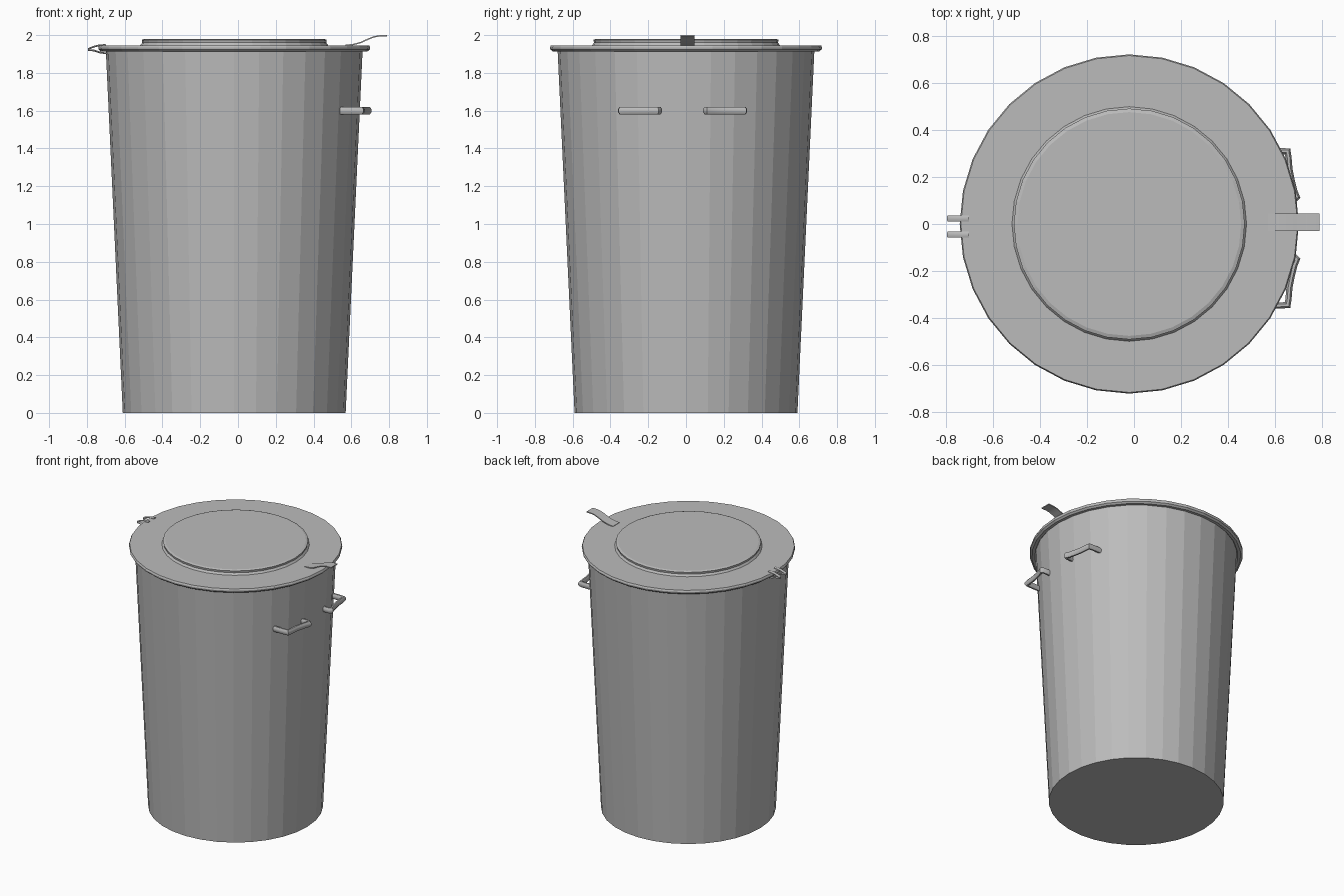
import bpy, bmesh, math
from mathutils import Vector

if "Cube" in bpy.data.objects:
    bpy.data.objects.remove(bpy.data.objects["Cube"])

CX = -0.02
SIDES = 32
grey = bpy.data.materials.new("light grey metal")
grey.diffuse_color = (0.5, 0.5, 0.5, 1)
grey.use_nodes = True
grey.node_tree.nodes["Principled BSDF"].inputs["Base Color"].default_value = grey.diffuse_color


def finish(name, bm, smooth=None):
    bmesh.ops.recalc_face_normals(bm, faces=bm.faces)
    me = bpy.data.meshes.new(name)
    bm.to_mesh(me)
    bm.free()
    ob = bpy.data.objects.new(name, me)
    bpy.context.collection.objects.link(ob)
    me.materials.append(grey)
    if smooth:
        bpy.ops.object.select_all(action='DESELECT')
        ob.select_set(True)
        bpy.context.view_layer.objects.active = ob
        bpy.ops.object.shade_smooth_by_angle(angle=math.radians(smooth))
    return ob


def lathe(name, profile):
    """Revolve (radius, z) points; both ends are closed with discs."""
    bm = bmesh.new()
    rings = []
    for r, z in profile:
        rings.append([bm.verts.new((CX + r * math.cos(2 * math.pi * i / SIDES),
                                    r * math.sin(2 * math.pi * i / SIDES), z))
                      for i in range(SIDES)])
    for a, b in zip(rings, rings[1:]):
        for i in range(SIDES):
            j = (i + 1) % SIDES
            bm.faces.new((a[i], a[j], b[j], b[i]))
    bm.faces.new(rings[0])
    bm.faces.new(rings[-1])
    return finish(name, bm)


def tube(name, path, side, w, h, n=8, power=1.0):
    """Sweep an n-sided section along a planar path; side is the plane normal."""
    bm = bmesh.new()
    pts = [Vector(p) for p in path]
    side = Vector(side)
    rings = []
    for k, p in enumerate(pts):
        d_in = (p - pts[max(k - 1, 0)]).normalized()
        d_out = (pts[min(k + 1, len(pts) - 1)] - p).normalized()
        t = (d_in + d_out).normalized()
        across = side.cross(t).normalized()
        c = max(t.dot(d_out if d_out.length else d_in), 0.6)
        ring = []
        for i in range(n):
            a = 2 * math.pi * (i + 0.5) / n
            s = 1 / math.cos(math.pi / n)
            ring.append(bm.verts.new(p + side * (h / 2 * s * math.sin(a))
                                     + across * (w / 2 * s * math.cos(a) / c)))
        rings.append(ring)
    for a, b in zip(rings, rings[1:]):
        for i in range(n):
            j = (i + 1) % n
            bm.faces.new((a[i], a[j], b[j], b[i]))
    bm.faces.new(rings[0])
    bm.faces.new(rings[-1])
    return finish(name, bm, 50)


# Tapered bin body: outer wall, lip, inner wall, inner floor
lathe("bin_body", [(0.59, 0), (0.68, 1.925), (0.667, 1.925), (0.578, 0.015)])

# Lid with rolled rim and raised centre
lathe("lid", [(0.475, 1.98), (0.49, 1.975), (0.487, 1.96), (0.498, 1.946),
              (0.715, 1.946), (0.72, 1.935), (0.718, 1.924), (0.705, 1.913),
              (0.685, 1.913), (0.67, 1.93)])

# Two mirrored side handles with concave grips
for label, s in (("front", -1), ("back", 1)):
    path = [(x, -0.018 + s * y, 1.60) for x, y in
            ((0.54, 0.328), (0.62, 0.328), (0.652, 0.326), (0.656, 0.30), (0.66, 0.25),
             (0.67, 0.20), (0.68, 0.16), (0.691, 0.132), (0.68, 0.122), (0.62, 0.122))]
    tube("handle_" + label, path, (0, 0, 1), 0.026, 0.04)

# Curved lifting tab on the lid
tab = [(0.57, 1.946), (0.61, 1.95), (0.65, 1.961), (0.69, 1.979),
       (0.72, 1.991), (0.75, 1.996), (0.788, 1.997)]
tube("lid_tab", [(x, 0.007, z) for x, z in tab], (0, 1, 0), 0.007, 0.074, 4)

# Pair of hinge loops at the rear of the lid
loop = [(-0.70, 1.948), (-0.735, 1.946), (-0.765, 1.938), (-0.79, 1.928),
        (-0.79, 1.921), (-0.76, 1.918), (-0.73, 1.908), (-0.69, 1.902)]
for i, y in enumerate((0.024, -0.045)):
    tube("hinge_loop_%d" % (i + 1), [(x, y, z) for x, z in loop], (0, 1, 0), 0.009, 0.025, 8)
